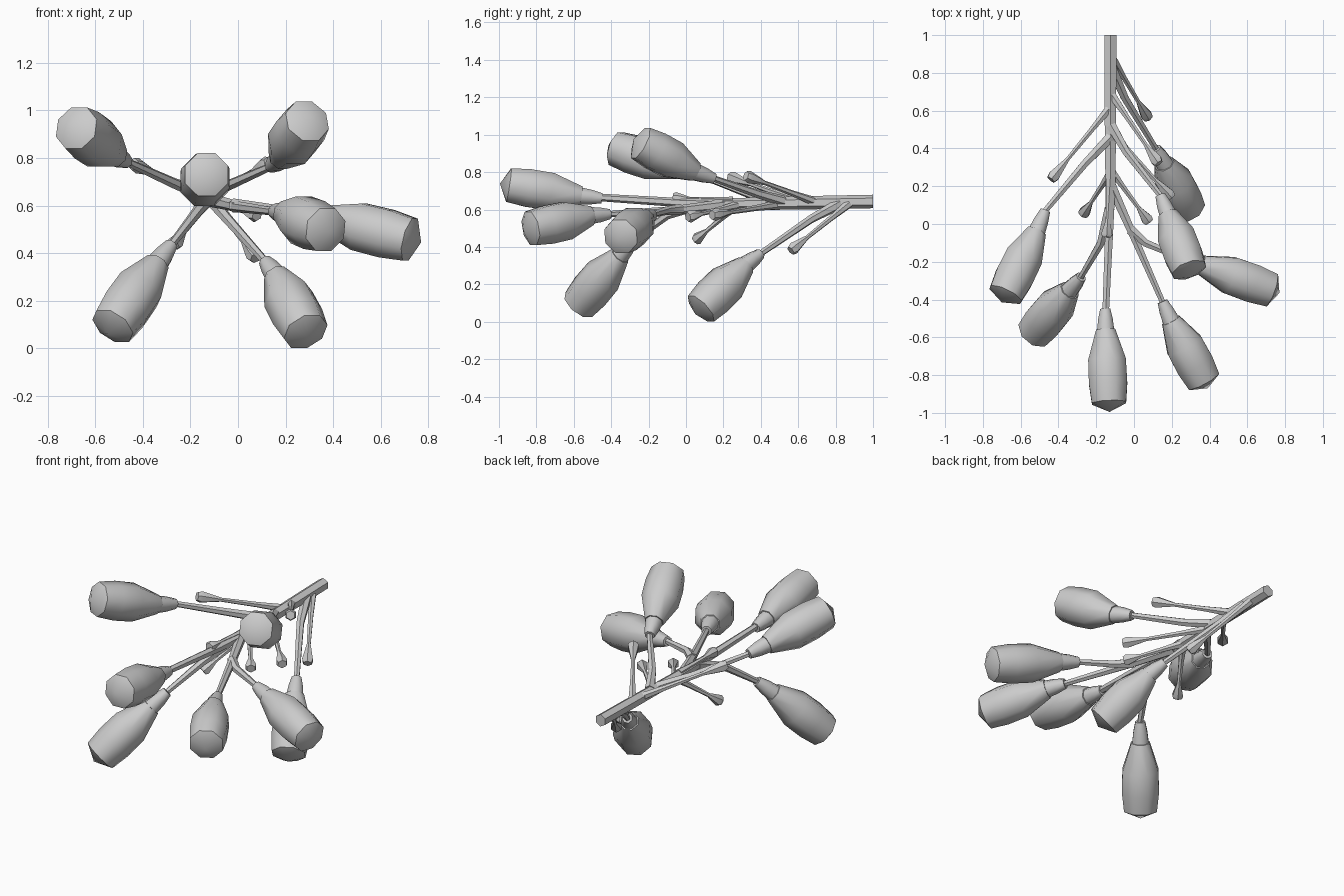
import bpy, bmesh, math
from mathutils import Vector

if "Cube" in bpy.data.objects:
    bpy.data.objects.remove(bpy.data.objects["Cube"])

grey = bpy.data.materials.new("light_grey")
grey.diffuse_color = (0.6, 0.6, 0.6, 1)
grey.use_nodes = True
grey.node_tree.nodes["Principled BSDF"].inputs["Base Color"].default_value = grey.diffuse_color


def tube(name, points, radii, sides):
    """Closed low-poly tube with one radius per path point (0 = pointed end)."""
    pts = [Vector(p) for p in points]
    bm = bmesh.new()
    rings = []
    for i, (p, r) in enumerate(zip(pts, radii)):
        d = (pts[min(i + 1, len(pts) - 1)] - pts[max(i - 1, 0)]).normalized()
        u = d.cross(Vector((0, 0, 1))).normalized()
        v = u.cross(d)
        if r == 0:
            rings.append([bm.verts.new(p)])
            continue
        rings.append([bm.verts.new(p + r * (u * math.cos(a) + v * math.sin(a)))
                      for a in (2 * math.pi * (k + 0.5) / sides for k in range(sides))])
    for a, b in zip(rings, rings[1:]):
        for k in range(sides):
            n = (k + 1) % sides
            if len(b) == 1:
                bm.faces.new((a[k], a[n], b[0]))
            else:
                bm.faces.new((a[k], a[n], b[n], b[k]))
    for ring in (rings[0], rings[-1]):
        if len(ring) > 2:
            bm.faces.new(ring)
    bmesh.ops.recalc_face_normals(bm, faces=bm.faces)
    me = bpy.data.meshes.new(name)
    bm.to_mesh(me)
    bm.free()
    me.materials.append(grey)
    ob = bpy.data.objects.new(name, me)
    bpy.context.collection.objects.link(ob)
    bpy.ops.object.select_all(action='DESELECT')
    ob.select_set(True)
    bpy.context.view_layer.objects.active = ob
    bpy.ops.object.shade_smooth_by_angle(angle=math.radians(50))


def along(a, b, ts):
    a, b = Vector(a), Vector(b)
    return [a.lerp(b, t) for t in ts]


# main stem
tube("main_stem",
     [(-.125, 1, .643), (-.125, .75, .638), (-.125, .45, .632), (-.125, .2, .63), (-.13, 0, .635), (-.15, -.47, .665)],
     [.036, .036, .034, .03, .025, .02], 6)

# large buds: stalk path, calyx start, bud base, bud tip
buds = [
    ([], (-.152, -.45, .66), (-.15, -.56, .672), (-.13, -.995, .738)),
    ([(-.12, .2, .625), (0, -.07, .595)], (.15, -.41, .575), (.195, -.51, .568), (.39, -.87, .49)),
    ([(-.13, .08, .63), (-.175, -.1, .57)], (-.28, -.28, .435), (-.34, -.35, .355), (-.55, -.6, .06)),
    ([(-.125, .46, .64), (-.26, .32, .69)], (-.47, .07, .785), (-.515, -.04, .812), (-.70, -.415, .94)),
    ([(-.115, .82, .63), (-.05, .67, .55)], (.115, .4, .365), (.16, .32, .305), (.3, .05, .04)),
    ([(-.12, .52, .645), (-.04, .38, .685)], (.14, .15, .765), (.18, .05, .80), (.305, -.28, .975)),
    ([(-.02, -.03, .6), (.06, -.1, .595)], (.25, -.18, .573), (.355, -.217, .55), (.77, -.365, .445)),
]
for i, (stalk, start, base, tip) in enumerate(buds, 1):
    if stalk:
        tube(f"stalk_{i}", stalk + [start], [.03, .023, .017], 6)
    tube(f"calyx_{i}", along(start, base, (0, .5, 1.1)), [.029, .042, .05], 8)
    tube(f"bud_{i}", along(base, tip, (0, .37, .65, .89, 1)), [.055, .108, .11, .098, 0], 8)

# small undeveloped buds: start on the stem, flared end
small = [
    ((-.11, .87, .63), (.075, .56, .38)),
    ((-.125, .62, .64), (-.44, .235, .775)),
    ((-.125, .27, .62), (-.27, .05, .435)),
    ((-.12, .28, .625), (.08, .01, .56)),
    ((-.115, .68, .645), (.13, .32, .78)),
    ((-.115, .48, .625), (.2, .14, .57)),
    ((-.125, .25, .645), (-.145, -.07, .66)),
]
for i, (a, b) in enumerate(small, 1):
    tube(f"small_bud_{i}", along(a, b, (0, .3, .72, .95, 1)), [.024, .016, .012, .034, .026], 6)
